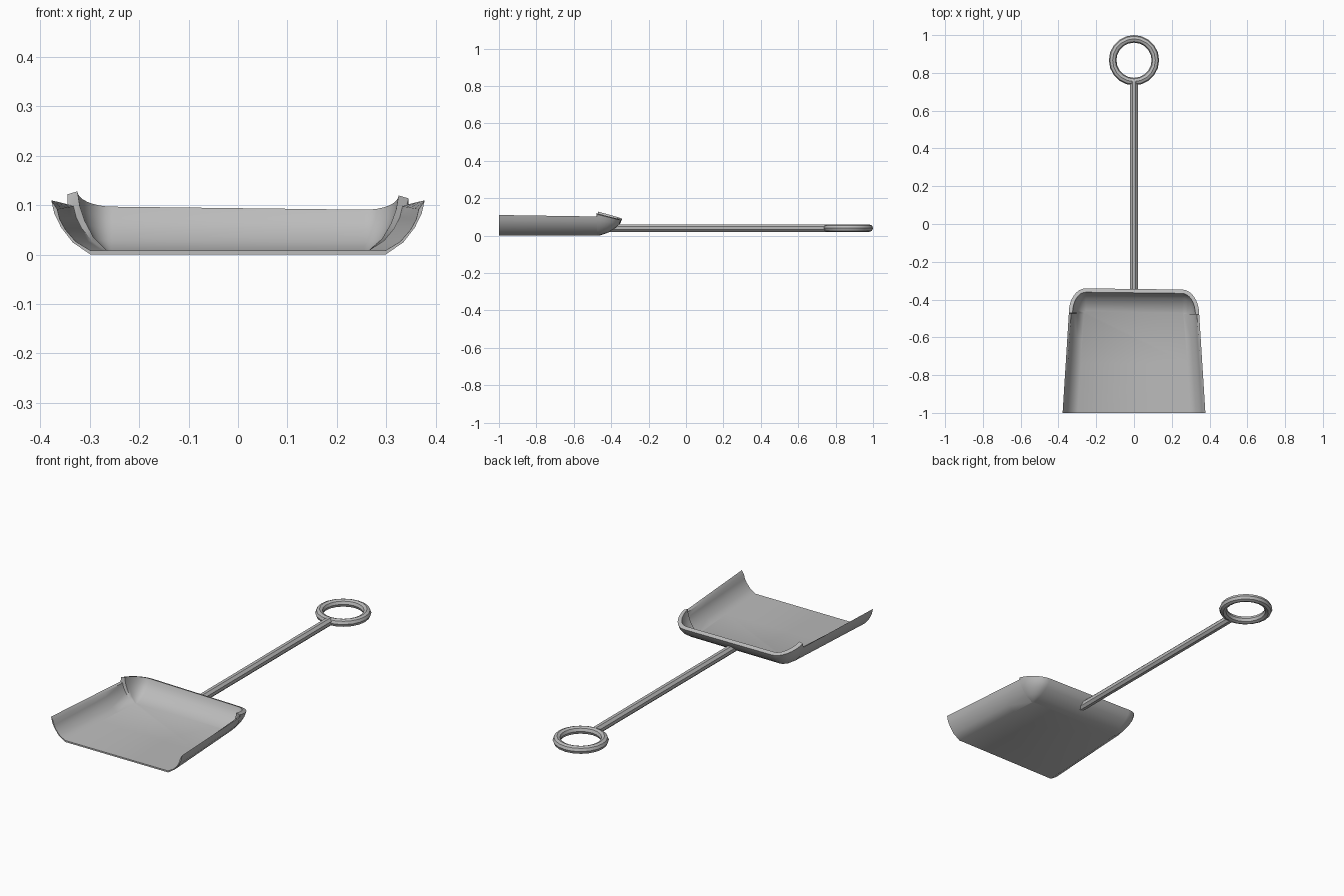
import bpy, bmesh, math
from mathutils import Matrix

if "Cube" in bpy.data.objects:
    bpy.data.objects.remove(bpy.data.objects["Cube"])

GREY = (0.5, 0.5, 0.5, 1.0)
mat = bpy.data.materials.new("grey metal")
mat.use_nodes = True
mat.diffuse_color = GREY
mat.node_tree.nodes["Principled BSDF"].inputs["Base Color"].default_value = GREY


def make_object(name, bm, angle):
    bmesh.ops.recalc_face_normals(bm, faces=bm.faces)
    mesh = bpy.data.meshes.new(name)
    bm.to_mesh(mesh)
    bm.free()
    mesh.materials.append(mat)
    ob = bpy.data.objects.new(name, mesh)
    bpy.context.collection.objects.link(ob)
    bpy.ops.object.select_all(action='DESELECT')
    ob.select_set(True)
    bpy.context.view_layer.objects.active = ob
    bpy.ops.object.shade_smooth_by_angle(angle=math.radians(angle))
    return ob


# --- Pan: a U-shaped rim path, each point swept down a curved wall profile ---
RX, RY = 0.09, 0.13            # rim corner radii
INX, INY = 0.08, 0.12          # how far the wall leans in at the floor
HALF, BACK = 0.345, -0.345     # rim half width and back edge
FLOOR = 0.008
PROFILE = [(0, 1), (0.08, 0.75), (0.25, 0.5), (0.55, 0.22), (1, 0)]


def half_path():
    """Rim stations from front to back: x, y, normal x, normal y, thickness, outer z, inner z"""
    pts = []
    y_end = BACK - RY
    for i in range(5):
        t = i / 4
        pts.append((0.378 + (HALF - 0.378) * t, -1 + (y_end + 1) * t, 1, 0,
                    0.012, 0.11 - 0.008 * t, 0.092 + 0.006 * t))
    for i in range(9):
        a = math.pi / 2 * i / 8
        c, s = math.cos(a), math.sin(a)
        pts.append((HALF - RX + RX * c, y_end + RY * s + 0.001, c, s,
                    0.02, 0.118 - 0.032 * s, 0.124 - 0.030 * s))
    return pts


right = half_path()
stations = right + [(-x, y, -nx, ny, t, zo, zi) for x, y, nx, ny, t, zo, zi in reversed(right)]

bm = bmesh.new()
outer, inner = [], []
for x, y, nx, ny, t, zo, zi in stations:
    skew = 0.012 * x if y > BACK - RY else 0      # back rim sits very slightly askew
    o_col, i_col = [], []
    for f, h in PROFILE:
        px, py = x - nx * INX * f, y - ny * INY * f - skew
        o_col.append(bm.verts.new((px, py, (zo - skew) * h)))
        th = t * (1 - f)
        i_col.append(bm.verts.new((px - nx * th, py - ny * th,
                                   FLOOR + (zi - skew - FLOOR) * h)))
    outer.append(o_col)
    inner.append(i_col)

for k in range(len(stations) - 1):
    for j in range(len(PROFILE) - 1):
        for s in (outer, inner):
            bm.faces.new((s[k][j], s[k + 1][j], s[k + 1][j + 1], s[k][j + 1]))
    bm.faces.new((outer[k][0], outer[k + 1][0], inner[k + 1][0], inner[k][0]))
# Front edges of both side walls
for k in (0, -1):
    for j in range(len(PROFILE) - 1):
        bm.faces.new((outer[k][j], outer[k][j + 1], inner[k][j + 1], inner[k][j]))
# Floor, underside and front lip
bm.faces.new([c[-1] for c in outer])
bm.faces.new([c[-1] for c in inner])
bm.faces.new((outer[0][-1], inner[0][-1], inner[-1][-1], outer[-1][-1]))
make_object("pan", bm, 50)

# --- Handle rod: octagonal, its front end cut to follow the sloping back wall ---
ROD_Z, ROD_R = 0.04, 0.02
Y0, Y1 = -0.39, 0.755
bm = bmesh.new()
bmesh.ops.create_cone(bm, cap_ends=True, segments=8, radius1=ROD_R / math.cos(math.pi / 8),
                      radius2=ROD_R / math.cos(math.pi / 8), depth=Y1 - Y0)
bmesh.ops.transform(bm, verts=bm.verts, matrix=Matrix.Translation((0, (Y0 + Y1) / 2, ROD_Z))
                    @ Matrix.Rotation(math.pi / 2, 4, 'X') @ Matrix.Rotation(math.pi / 8, 4, 'Z'))
for v in bm.verts:
    if v.co.y < 0:
        v.co.y += 1.2 * (v.co.z - ROD_Z)
make_object("handle_rod", bm, 30)

# --- Hanging ring at the end of the handle ---
MAJOR, MINOR, SEG, SIDES = 0.113, 0.02, 20, 8
bm = bmesh.new()
rings = []
for i in range(SEG):
    a = 2 * math.pi * i / SEG
    ring = []
    for j in range(SIDES):
        b = 2 * math.pi * j / SIDES
        r = MAJOR + MINOR * math.cos(b)
        ring.append(bm.verts.new((r * math.cos(a), 0.867 + r * math.sin(a),
                                  ROD_Z + MINOR * math.sin(b))))
    rings.append(ring)
for i in range(SEG):
    p, q = rings[i], rings[(i + 1) % SEG]
    for j in range(SIDES):
        n = (j + 1) % SIDES
        bm.faces.new((p[j], q[j], q[n], p[n]))
make_object("handle_ring", bm, 30)
